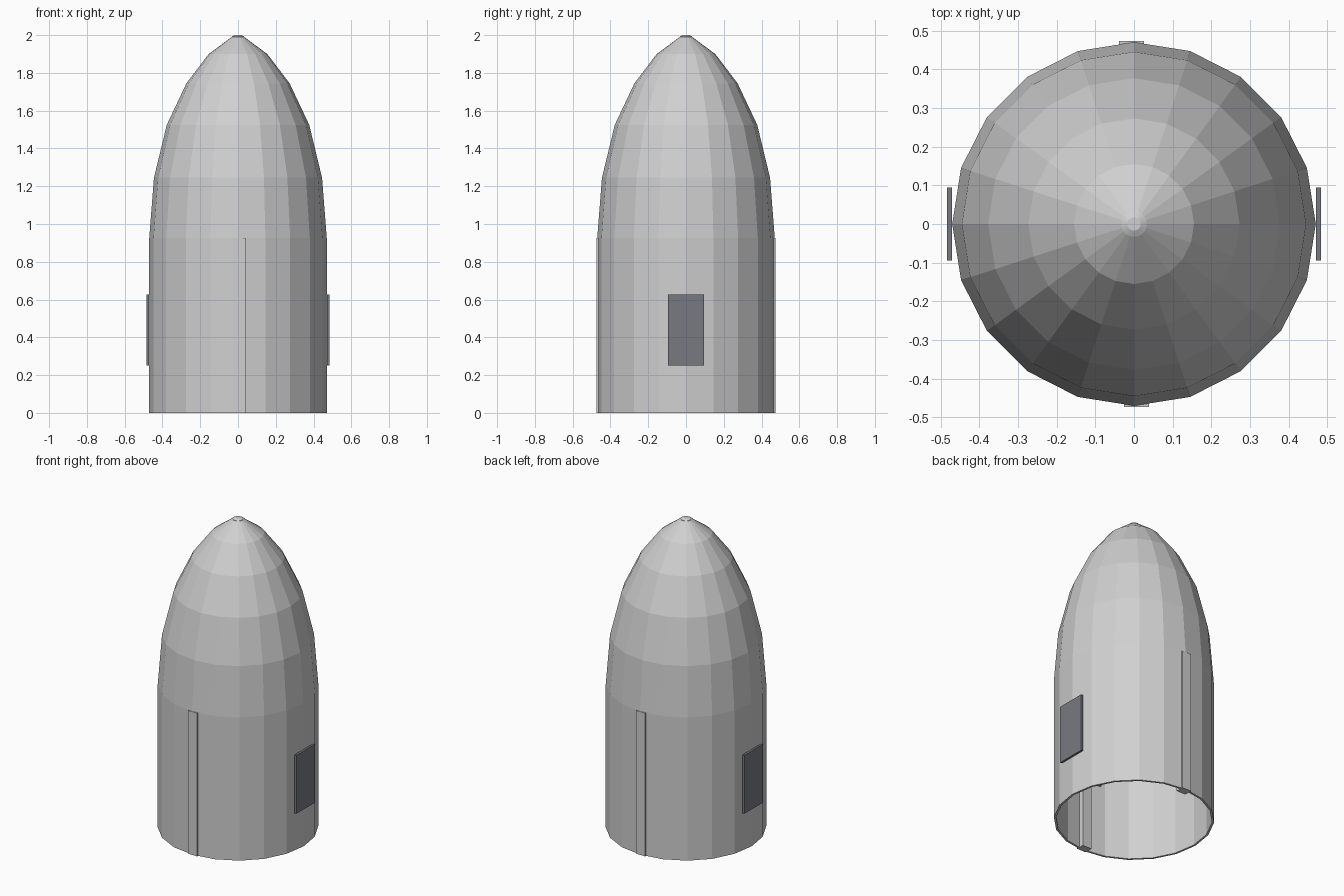
import bpy, bmesh, math

if "Cube" in bpy.data.objects:
    bpy.data.objects.remove(bpy.data.objects["Cube"])

SIDES = 20


def material(name, rgb):
    m = bpy.data.materials.new(name)
    m.diffuse_color = (*rgb, 1)
    m.use_nodes = True
    m.node_tree.nodes["Principled BSDF"].inputs["Base Color"].default_value = m.diffuse_color
    return m


shell_grey = material("shell light grey", (0.63, 0.63, 0.63))
panel_grey = material("panel slate grey", (0.19, 0.195, 0.22))


def finish(name, bm, mat):
    bmesh.ops.recalc_face_normals(bm, faces=bm.faces)
    me = bpy.data.meshes.new(name)
    bm.to_mesh(me)
    bm.free()
    me.materials.append(mat)
    ob = bpy.data.objects.new(name, me)
    bpy.context.collection.objects.link(ob)
    return ob


def lathe(name, profile, sides, mat, cap=False, loop=False):
    """Revolve (radius, height) points around z."""
    bm = bmesh.new()
    rings = []
    for r, z in profile:
        rings.append([bm.verts.new((r * math.cos(2 * math.pi * i / sides),
                                    r * math.sin(2 * math.pi * i / sides), z))
                      for i in range(sides)])
    pairs = list(zip(rings, rings[1:]))
    if loop:
        pairs.append((rings[-1], rings[0]))
    for a, b in pairs:
        for i in range(sides):
            j = (i + 1) % sides
            bm.faces.new((a[i], a[j], b[j], b[i]))
    if cap:
        bm.faces.new(rings[0])
        bm.faces.new(rings[-1])
    return finish(name, bm, mat)


def box(name, lo, hi, mat):
    bm = bmesh.new()
    bmesh.ops.create_cube(bm, size=1)
    for v in bm.verts:
        for k in range(3):
            v.co[k] = hi[k] if v.co[k] > 0 else lo[k]
    return finish(name, bm, mat)


# Hollow ogive shell, open at the bottom
outer = [(0.47, 0), (0.47, 0.925), (0.445, 1.245), (0.377, 1.525),
         (0.273, 1.745), (0.155, 1.9), (0.033, 1.99)]
inner = [(max(r - 0.013, 0.02), z - 0.013 * (z > 1.3)) for r, z in outer]
lathe("fairing_shell", outer + inner[::-1], SIDES, shell_grey, loop=True)

# Small rounded tip
lathe("nose_tip", [(0.033, 1.975), (0.033, 1.992), (0.017, 2.0)], 32, shell_grey, cap=True)

# Seam rails and inner clips on front and back, side panels: each pair is a half turn apart
for label, s in (("front", 1), ("back", -1)):
    turn = math.pi if s < 0 else 0
    rail = box(label + "_seam_rail", (-0.026, -0.473, 0), (0.039, -0.42, 0.925), shell_grey)
    clip = box(label + "_inner_clip", (-0.11, -0.452, 0.46), (-0.026, -0.425, 0.54), shell_grey)
    rail.rotation_euler.z = clip.rotation_euler.z = turn
for label, turn in (("right", 0), ("left", math.pi)):
    panel = box(label + "_side_panel", (0.471, -0.095, 0.25), (0.484, 0.095, 0.627), panel_grey)
    panel.rotation_euler.z = turn
